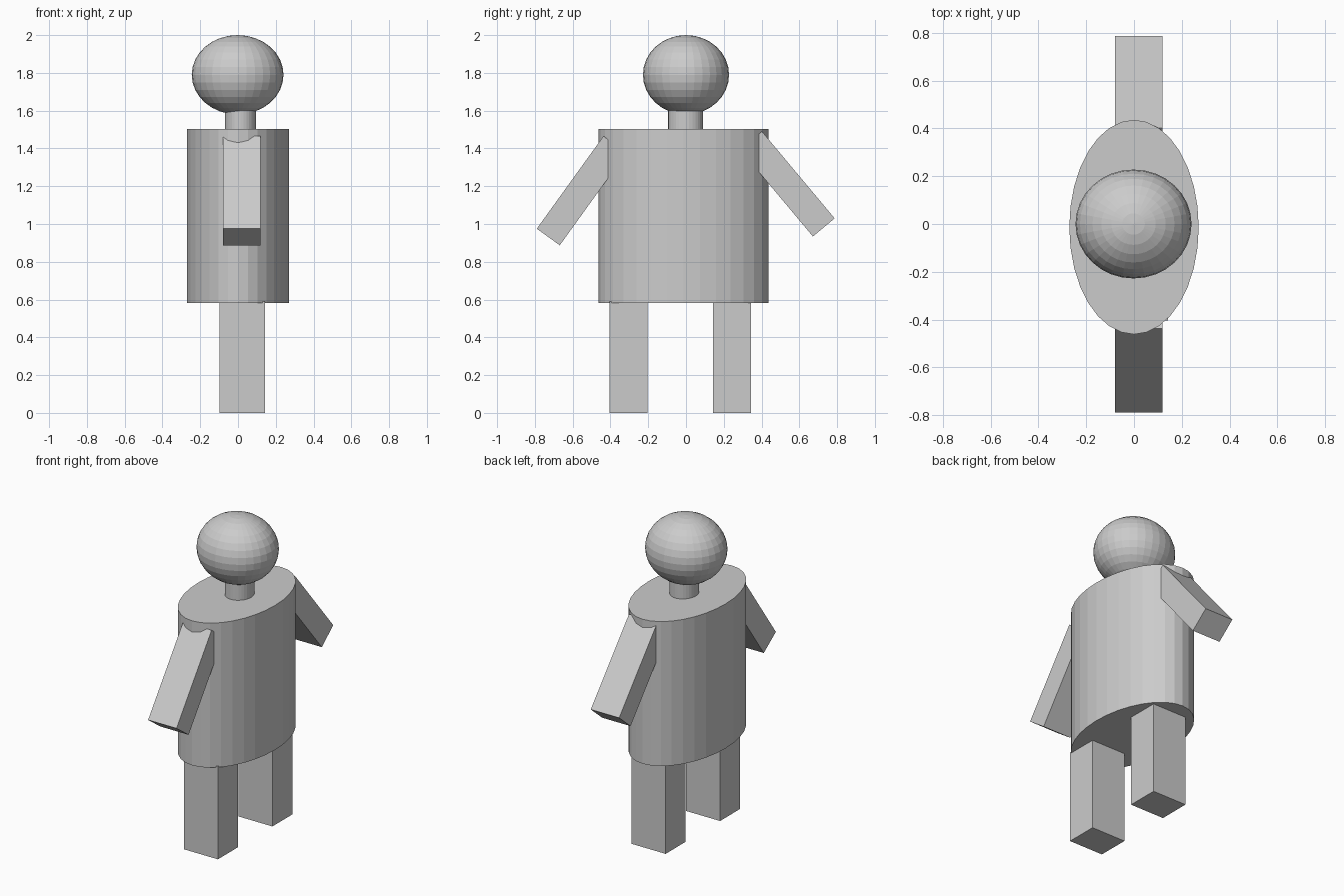
import bpy
from math import atan2
from mathutils import Vector

if "Cube" in bpy.data.objects:
    bpy.data.objects.remove(bpy.data.objects["Cube"])


def cylinder(name, loc, rx, ry, height):
    bpy.ops.mesh.primitive_cylinder_add(vertices=32, radius=1, depth=2, location=loc)
    finish(name, (rx, ry, height / 2))


def box(name, loc, size, tilt=0.0):
    bpy.ops.mesh.primitive_cube_add(size=1, location=loc, rotation=(tilt, 0, 0))
    finish(name, size)


def finish(name, scale):
    ob = bpy.context.object
    ob.name = name
    ob.scale = scale
    bpy.ops.object.transform_apply(location=False, rotation=False, scale=True)


def arm(name, hand, shoulder, inward):
    # Outer edge runs hand -> shoulder in the (y, z) plane; thickness goes inward
    a, b = Vector(hand), Vector(shoulder)
    d = b - a
    normal = Vector((d.y, -d.x)).normalized() * inward
    mid = (a + b) / 2 + normal * 0.075
    box(name, (0.02, mid.x, mid.y), (0.2, 0.15, d.length), atan2(-d.x, d.y))


# Torso and neck
cylinder("torso", (0, -0.013, 1.042), 0.271, 0.449, 0.92)
cylinder("neck", (0.013, -0.002, 1.54), 0.082, 0.092, 0.17)

# Head
bpy.ops.mesh.primitive_uv_sphere_add(segments=32, ring_count=16, radius=1,
                                     location=(-0.002, 0, 1.79))
finish("head", (0.243, 0.228, 0.21))

# Legs
for name, y in (("left_leg", -0.304), ("right_leg", 0.244)):
    box(name, (0.022, y, 0.295), (0.24, 0.202, 0.59))

# Arms, angled slightly differently
arm("left_arm", (-0.79, 0.975), (-0.437, 1.465), 1)
arm("right_arm", (0.787, 1.03), (0.402, 1.49), -1)
